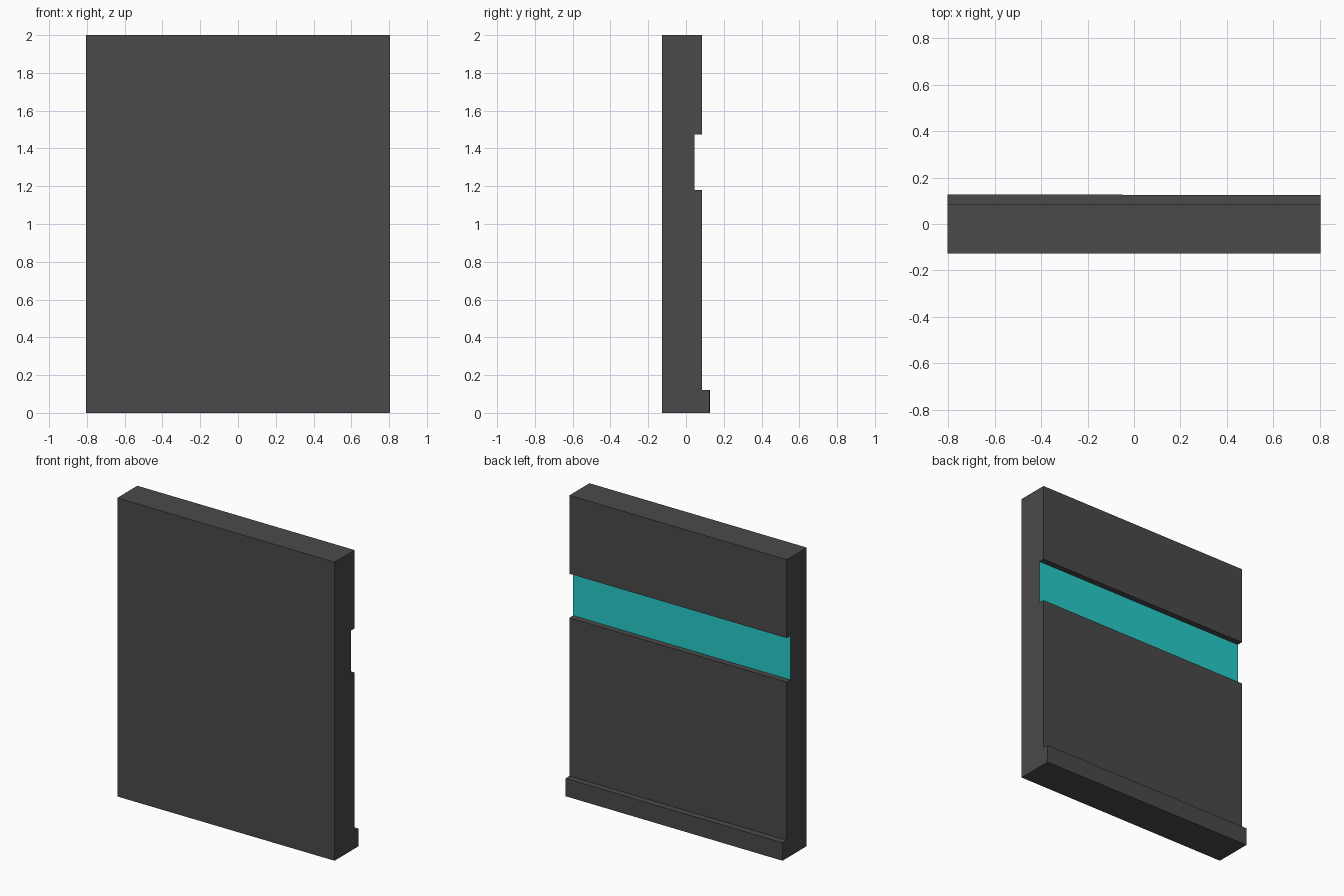
import bpy, bmesh

if "Cube" in bpy.data.objects:
    bpy.data.objects.remove(bpy.data.objects["Cube"])

HALF_W = 0.805
FRONT, BACK, GROOVE, FOOT = -0.128, 0.084, 0.045, 0.128


def material(name, rgb):
    m = bpy.data.materials.new(name)
    m.diffuse_color = (*rgb, 1)
    m.use_nodes = True
    m.node_tree.nodes["Principled BSDF"].inputs["Base Color"].default_value = m.diffuse_color
    return m


charcoal = material("charcoal", (0.068, 0.068, 0.068))
teal = material("teal", (0.021, 0.61, 0.59))

# Side profile (y, z): slab with a foot ledge and a recessed band on the back
profile = [(FRONT, 0), (FOOT, 0), (FOOT, 0.12), (BACK, 0.12),
           (BACK, 1.18), (GROOVE, 1.18), (GROOVE, 1.475), (BACK, 1.475),
           (BACK, 2), (FRONT, 2)]

bm = bmesh.new()
face = bm.faces.new([bm.verts.new((-HALF_W, y, z)) for y, z in profile])
ext = bmesh.ops.extrude_face_region(bm, geom=[face])
moved = [g for g in ext["geom"] if isinstance(g, bmesh.types.BMVert)]
bmesh.ops.translate(bm, verts=moved, vec=(2 * HALF_W, 0, 0))

# Foot ledge tapers very slightly towards the right end
for v in moved:
    if v.co.y > BACK + 0.01:
        v.co.y -= 0.004
bmesh.ops.recalc_face_normals(bm, faces=bm.faces)

# Teal floor of the recessed band
for f in bm.faces:
    if all(abs(v.co.y - GROOVE) < 1e-4 for v in f.verts):
        f.material_index = 1

mesh = bpy.data.meshes.new("wall_panel")
bm.to_mesh(mesh)
bm.free()
mesh.materials.append(charcoal)
mesh.materials.append(teal)
bpy.context.collection.objects.link(bpy.data.objects.new("wall_panel", mesh))
